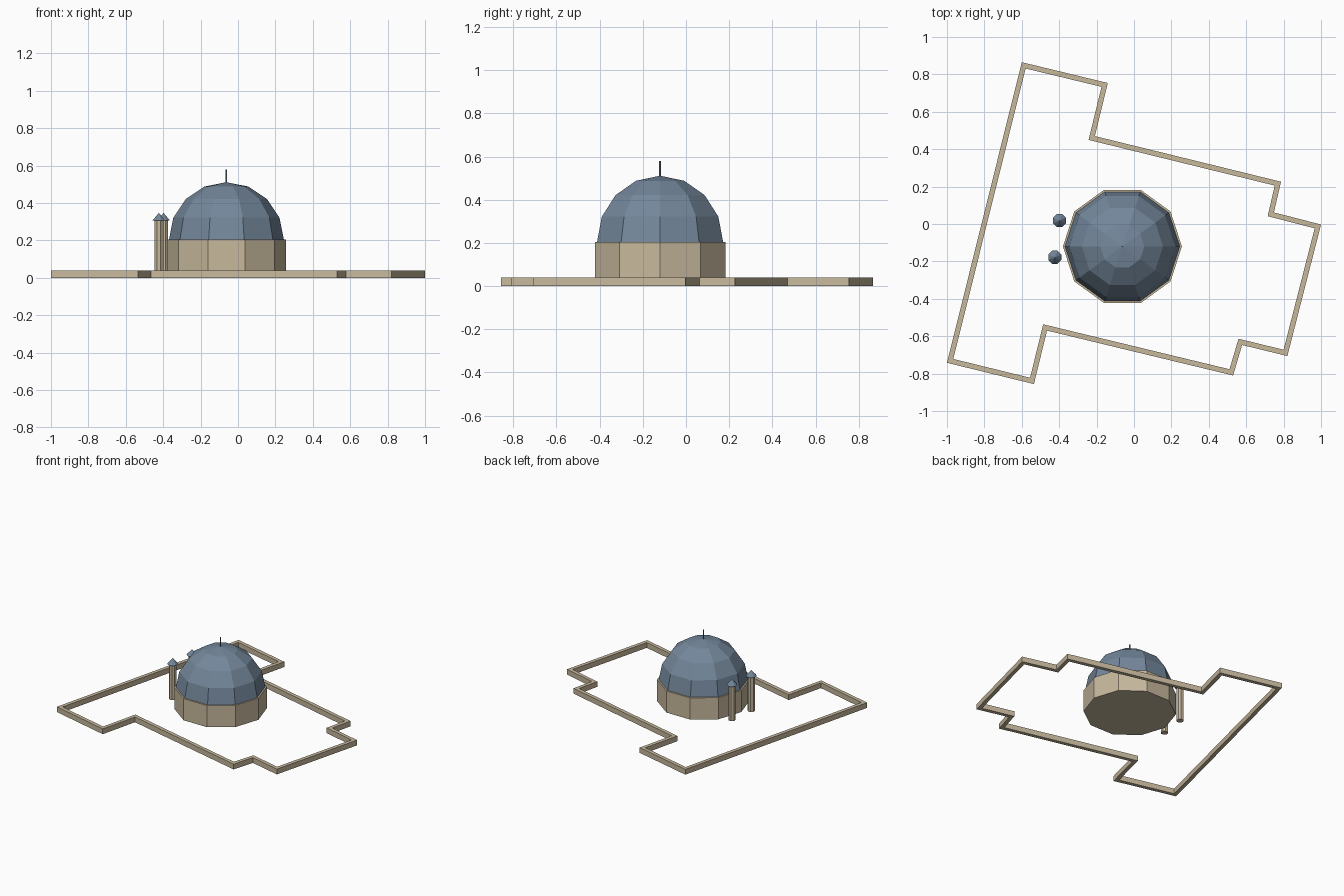
import bpy
import bmesh
import math
from mathutils import Vector

cube = bpy.data.objects.get("Cube")
if cube:
    bpy.data.objects.remove(cube, do_unlink=True)


def make_material(name, rgb):
    mat = bpy.data.materials.new(name)
    mat.use_nodes = True
    mat.diffuse_color = (*rgb, 1)
    mat.node_tree.nodes["Principled BSDF"].inputs["Base Color"].default_value = (*rgb, 1)
    return mat


stone = make_material("sandstone", (0.57, 0.48, 0.335))
slate = make_material("slate blue", (0.174, 0.243, 0.328))


def finish(name, bm, mat):
    bmesh.ops.recalc_face_normals(bm, faces=bm.faces)
    mesh = bpy.data.meshes.new(name)
    bm.to_mesh(mesh)
    bm.free()
    mesh.materials.append(mat)
    obj = bpy.data.objects.new(name, mesh)
    bpy.context.collection.objects.link(obj)
    return obj


def lathe(name, profile, sides, centre, mat, turn=0.0):
    """Faceted solid of revolution from (radius, height) pairs, capped at both ends."""
    bm = bmesh.new()
    rings = []
    for r, z in profile:
        count = sides if r > 0 else 1
        rings.append([bm.verts.new((centre[0] + r * math.cos(turn + math.tau * i / sides),
                                    centre[1] + r * math.sin(turn + math.tau * i / sides), z))
                      for i in range(count)])
    for low, high in zip(rings, rings[1:]):
        for i in range(sides):
            j = (i + 1) % sides
            if len(high) == 1:
                bm.faces.new((low[i], low[j], high[0]))
            else:
                bm.faces.new((low[i], low[j], high[j], high[i]))
    for ring in (rings[0], rings[-1]):
        if len(ring) > 1:
            bm.faces.new(ring)
    return finish(name, bm, mat)


def wall_ring(name, outline, thickness, height, mat):
    """Closed wall whose outer edge follows a clockwise outline, with mitred corners."""
    pts = [Vector(p) for p in outline]
    bm = bmesh.new()
    loops = []
    for i, p in enumerate(pts):
        a = (p - pts[i - 1]).normalized()
        b = (pts[(i + 1) % len(pts)] - p).normalized()
        na, nb = Vector((a.y, -a.x)), Vector((b.y, -b.x))
        q = p + (na + nb) * thickness / (1 + na.dot(nb))
        loops.append([bm.verts.new((v.x, v.y, z))
                      for v, z in ((p, 0), (p, height), (q, height), (q, 0))])
    for i, here in enumerate(loops):
        there = loops[(i + 1) % len(loops)]
        for k in range(4):
            m = (k + 1) % 4
            bm.faces.new((here[k], here[m], there[m], there[k]))
    return finish(name, bm, mat)


# Low perimeter wall
BASE = 0.04
wall_ring("perimeter_wall", [
    (-0.60, 0.865), (-0.14, 0.754), (-0.209, 0.47), (0.786, 0.226),
    (0.748, 0.062), (1.0, -0.003), (0.82, -0.706), (0.578, -0.647),
    (0.53, -0.81), (-0.465, -0.57), (-0.535, -0.856), (-1.0, -0.742)], 0.028, BASE, stone)

# Ten-sided drum, faceted dome and finial
centre = (-0.062, -0.12)
spring, radius = 0.204, 0.307
lathe("drum", [(0.318, BASE), (0.318, spring)], 10, centre, stone)
dome = [(radius * math.cos(math.pi * i / 8), spring + radius * math.sin(math.pi * i / 8))
        for i in range(4)] + [(0, spring + radius)]
lathe("dome", dome, 10, centre, slate)
lathe("finial", [(0.004, 0.50), (0.004, 0.58)], 8, centre, slate)

# Pair of slim towers with conical caps
for side, spot in (("front", (-0.423, -0.178)), ("back", (-0.398, 0.018))):
    lathe(side + "_tower", [(0.026, BASE), (0.026, 0.307)], 8, spot, stone, math.pi / 8)
    lathe(side + "_tower_cap", [(0.038, 0.305), (0, 0.347)], 8, spot, slate, math.pi / 8)
